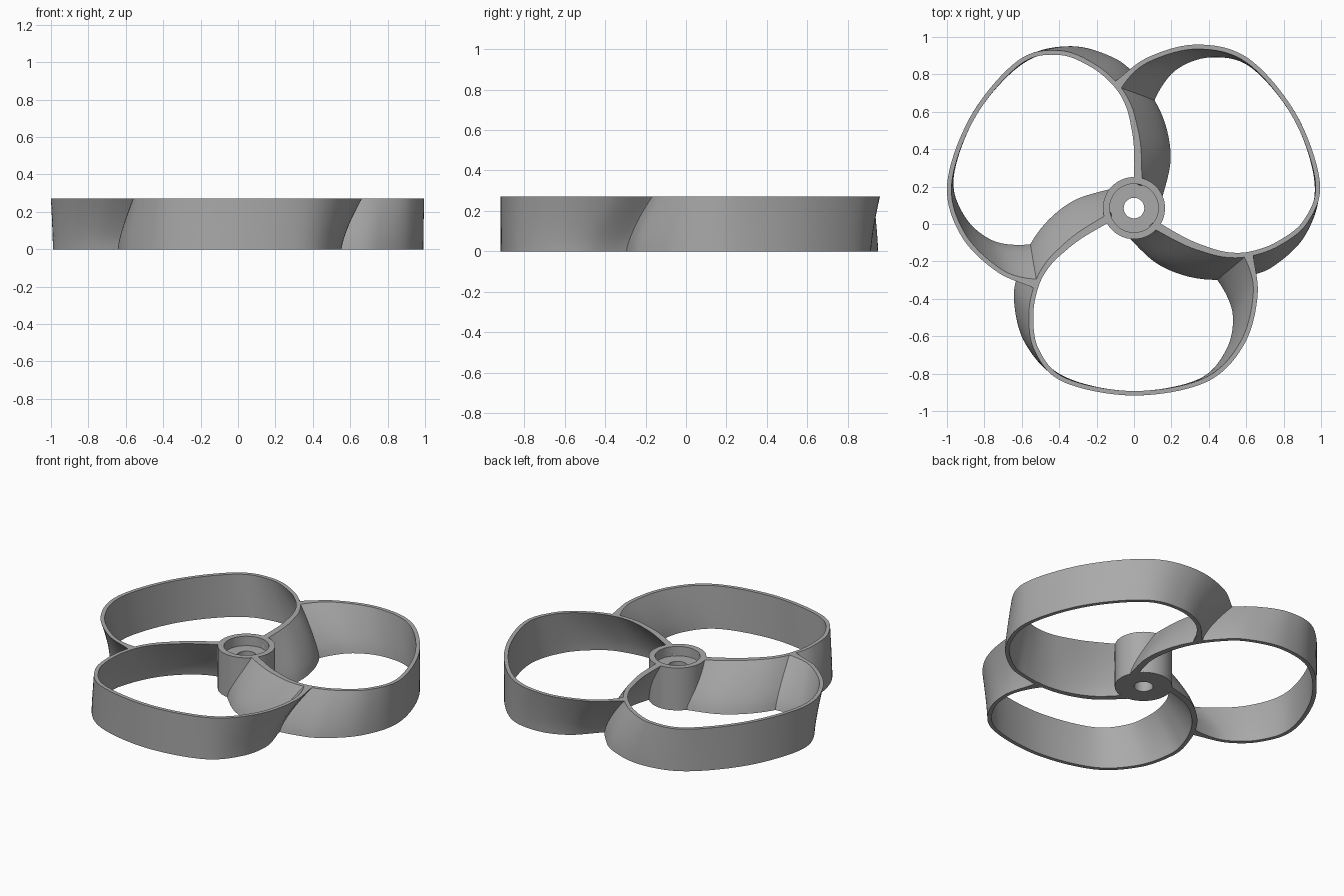
import bpy
import bmesh
import math
from mathutils import Vector, Matrix
from mathutils.geometry import interpolate_bezier

cube = bpy.data.objects.get("Cube")
if cube:
    bpy.data.objects.remove(cube, do_unlink=True)

HEIGHT = 0.27
HUB_CENTRE = Vector((0, 0.085, 0))
LEVELS = 8
BLADES = 3

grey = bpy.data.materials.new("plain grey")
grey.use_nodes = True
colour = (0.4, 0.4, 0.4, 1)
grey.diffuse_color = colour
grey.node_tree.nodes["Principled BSDF"].inputs["Base Color"].default_value = colour

# Blade centre lines at the upper and lower rim, in hundredths from the hub axis
UPPER = [(-13, -5), (-28, -14), (-37, -21), (-46, -30), (-52, -41), (-55, -57),
         (-52, -76), (-37, -92), (0, -99), (38, -92), (58, -72), (65, -45), (61, -24)]
LOWER = [(-13, 8), (-30, 3), (-43, -6), (-53, -18), (-60, -33), (-63, -49),
         (-57, -72), (-38, -91), (-2, -99), (34, -93), (50, -77), (54, -57), (47, -37)]


def smooth_path(points, steps=10):
    """Smooth curve through all points, with the same number of samples per span."""
    pts = [Vector((x, y, 0)) / 100 for x, y in points]
    last = len(pts) - 1
    tangents = [(pts[min(i + 1, last)] - pts[max(i - 1, 0)]) / 6 for i in range(last + 1)]
    path = []
    for i in range(last):
        span = interpolate_bezier(pts[i], pts[i] + tangents[i],
                                  pts[i + 1] - tangents[i + 1], pts[i + 1], steps + 1)
        path += span[:-1]
    return path + [pts[-1]]


def finish(bm, name):
    """Turn a bmesh into a shaded object standing on the hub axis."""
    bmesh.ops.recalc_face_normals(bm, faces=bm.faces)
    mesh = bpy.data.meshes.new(name)
    bm.to_mesh(mesh)
    bm.free()
    mesh.materials.append(grey)
    mesh.shade_smooth()
    mesh.set_sharp_from_angle(angle=math.radians(35))
    obj = bpy.data.objects.new(name, mesh)
    obj.location = HUB_CENTRE
    bpy.context.collection.objects.link(obj)
    return obj


def bridge(bm, first, second):
    """Join two closed loops of vertices with quads."""
    for j in range(len(first)):
        k = (j + 1) % len(first)
        bm.faces.new((first[j], first[k], second[k], second[j]))


def half_thickness(t):
    """Thicker at the hub, thin round the loop, flared where it meets the next arm."""
    root = max(0, 1 - 3 * t)
    flare = max(0, 1 - 14 * (1 - t))
    return 0.012 + 0.009 * root + 0.018 * flare ** 2


def build_blade(name, angle):
    """Sweep a twisted upright wall from the hub, around the loop, to the next arm."""
    upper, lower = smooth_path(UPPER), smooth_path(LOWER)
    levels = []
    for level in range(LEVELS + 1):
        drop = 1 - level / LEVELS
        blend = 1 - (1 - drop) ** 1.35
        levels.append([a.lerp(b, blend) + Vector((0, 0, HEIGHT * (1 - drop)))
                       for a, b in zip(upper, lower)])
    bm = bmesh.new()
    sections = []
    last = len(upper) - 1
    for i in range(last + 1):
        half = half_thickness(i / last)
        outer, inner = [], []
        for path in levels:
            along = path[min(i + 1, last)] - path[max(i - 1, 0)]
            side = Vector((-along.y, along.x, 0)).normalized() * half
            outer.append(bm.verts.new(path[i] + side))
            inner.append(bm.verts.new(path[i] - side))
        sections.append(outer + inner[::-1])
    for first, second in zip(sections, sections[1:]):
        bridge(bm, first, second)
    bm.faces.new(sections[0])
    bm.faces.new(sections[-1])
    bmesh.ops.rotate(bm, verts=bm.verts, matrix=Matrix.Rotation(angle, 3, "Z"))
    return finish(bm, name)


def build_hub():
    """Lathe the hub with its through bore and shallow upper recess."""
    bore, recess, rim, floor = 0.055, 0.13, 0.166, 0.21
    profile = [(bore, 0), (rim, 0), (rim, HEIGHT), (recess, HEIGHT),
               (recess, floor), (bore, floor)]
    segments = 64
    bm = bmesh.new()
    rings = []
    for i in range(segments):
        turn = math.tau * i / segments
        rings.append([bm.verts.new((r * math.cos(turn), r * math.sin(turn), z))
                      for r, z in profile])
    for i in range(segments):
        bridge(bm, rings[i], rings[(i + 1) % segments])
    return finish(bm, "hub")


# Hub and three looped blades
build_hub()
for n, label in enumerate(("front", "left", "right")):
    build_blade(label + "_blade_loop", math.tau * n / BLADES)
